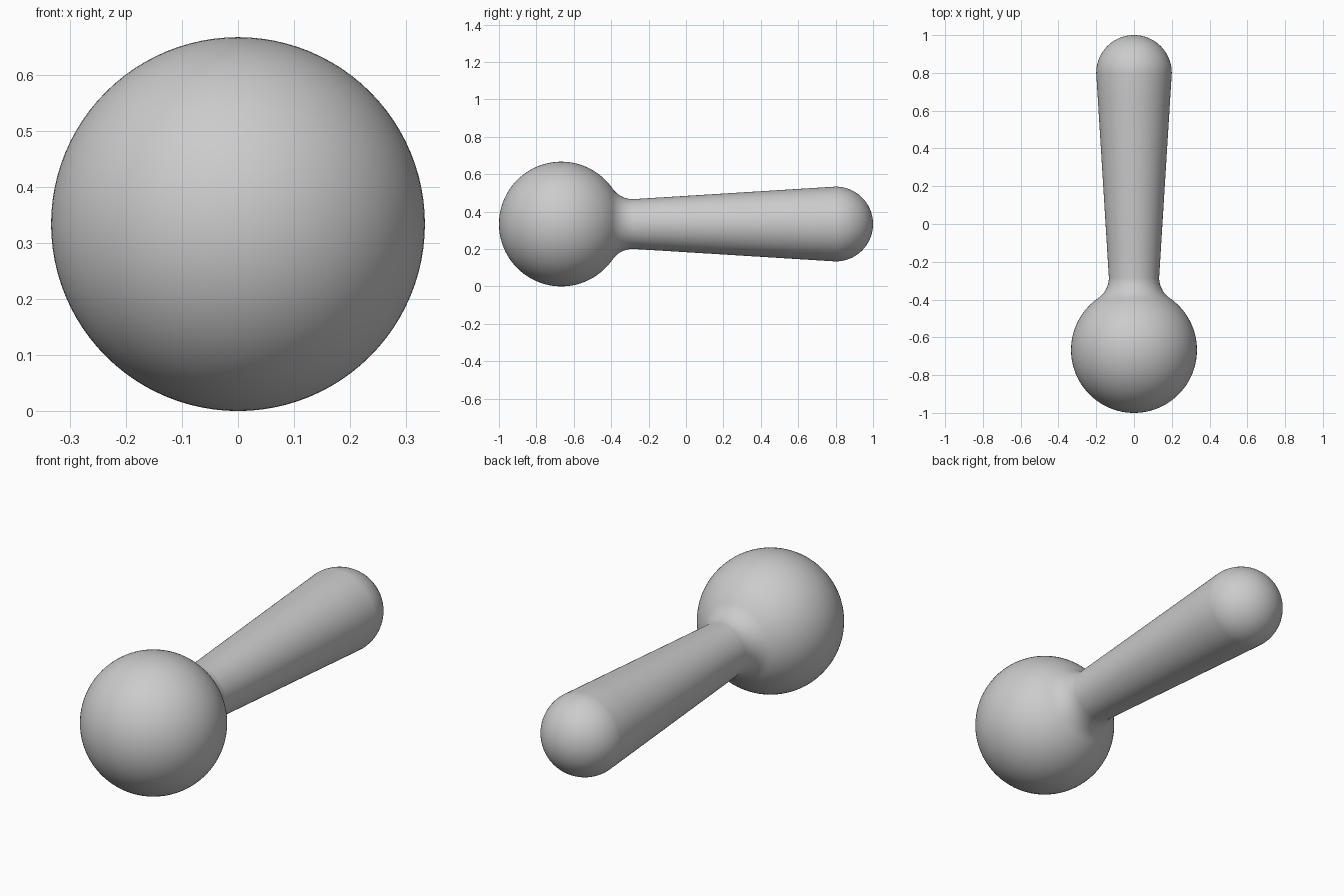
import bpy
import bmesh
from math import sin, cos, pi, sqrt, atan2
from mathutils import Vector

cube = bpy.data.objects.get("Cube")
if cube:
    bpy.data.objects.remove(cube, do_unlink=True)

# Main dimensions
BALL_R = 1 / 3
BALL_Y = BALL_R - 1
NECK_R = 0.133
FILLET_R = 0.133
CAP_R = 0.2
CAP_Y = 1 - CAP_R
SIDES = 96

# Single grey material
grey = bpy.data.materials.new("light grey")
grey.use_nodes = True
colour = (0.6, 0.6, 0.6, 1)
grey.diffuse_color = colour
grey.node_tree.nodes["Principled BSDF"].inputs["Base Color"].default_value = colour


def arc(centre_y, centre_r, radius, start, end, steps):
    """Profile points (radius along x, axis along y); angle 0 points to +y."""
    angles = [start + (end - start) * i / steps for i in range(steps + 1)]
    return [(max(centre_r + radius * sin(a), 0), centre_y + radius * cos(a))
            for a in angles]


# Fillet circle touches both the ball and the neck
fillet_r = NECK_R + FILLET_R
offset = sqrt((BALL_R + FILLET_R) ** 2 - fillet_r ** 2)
touch = atan2(fillet_r, offset)

# Ball, fillet, tapered handle and rounded end
profile = arc(BALL_Y, 0, BALL_R, pi, touch, 48)
profile += arc(BALL_Y + offset, fillet_r, FILLET_R, touch + pi, 1.5 * pi, 12)[1:]
neck_y = profile[-1][1]
profile += [(NECK_R + (CAP_R - NECK_R) * t / 8,
             neck_y + (CAP_Y - neck_y) * t / 8) for t in range(1, 8)]
profile += arc(CAP_Y, 0, CAP_R, pi / 2, 0, 24)

# Revolve the profile around the long axis
bm = bmesh.new()
verts = [bm.verts.new((r, y, BALL_R)) for r, y in profile]
edges = [bm.edges.new(pair) for pair in zip(verts, verts[1:])]
bmesh.ops.spin(bm, geom=verts + edges, cent=Vector((0, 0, BALL_R)),
               axis=Vector((0, 1, 0)), angle=2 * pi, steps=SIDES)
bmesh.ops.remove_doubles(bm, verts=bm.verts, dist=0.0001)
bmesh.ops.recalc_face_normals(bm, faces=bm.faces)
for face in bm.faces:
    face.smooth = True

mesh = bpy.data.meshes.new("ball_handle")
bm.to_mesh(mesh)
bm.free()
mesh.materials.append(grey)
handle = bpy.data.objects.new("ball_handle", mesh)
bpy.context.collection.objects.link(handle)
